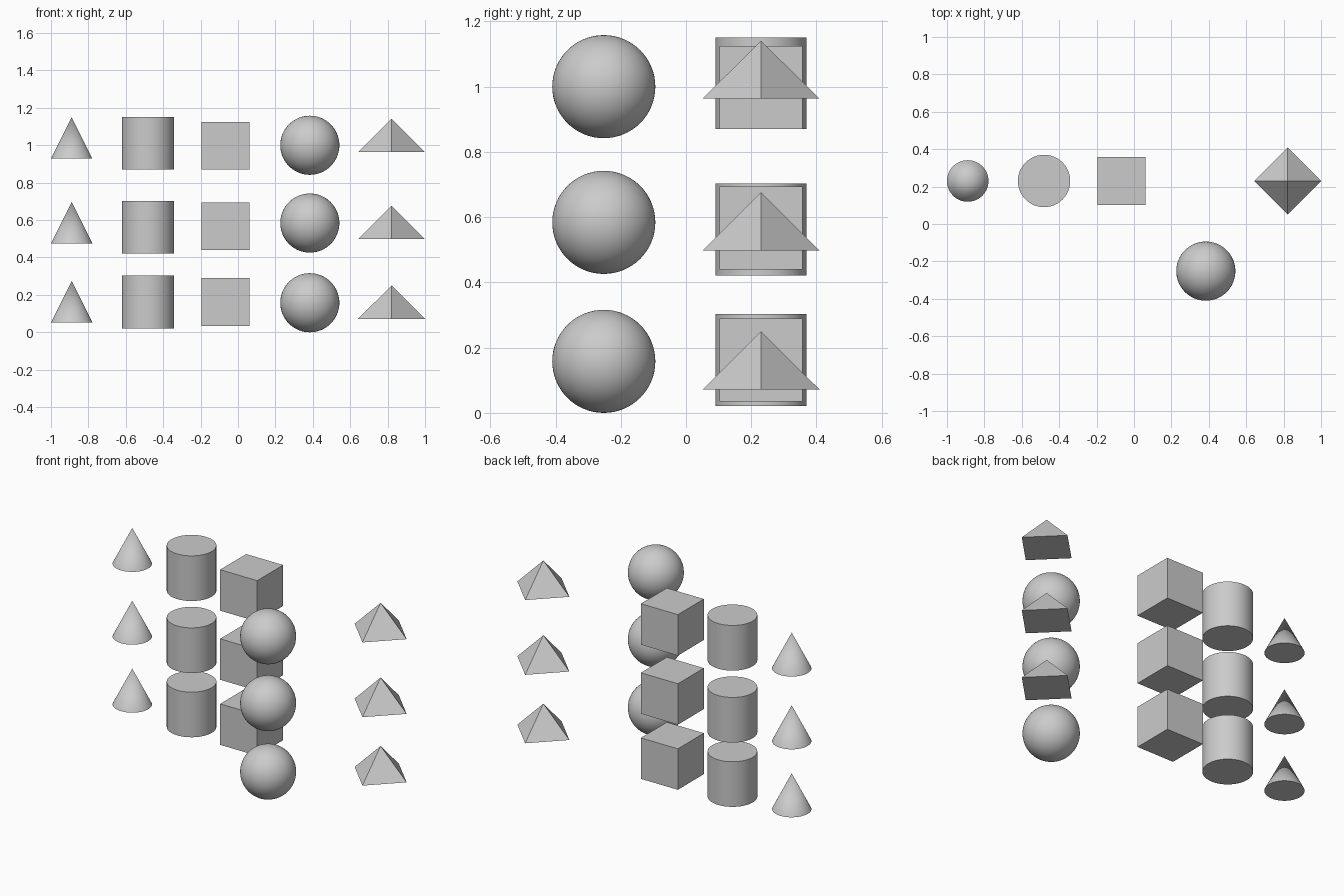
import bpy
import math

if "Cube" in bpy.data.objects:
    bpy.data.objects.remove(bpy.data.objects["Cube"])


def finish(name, smooth=False):
    ob = bpy.context.object
    ob.name = name
    if smooth:
        bpy.ops.object.shade_smooth_by_angle(angle=math.radians(30))


def cone(name, x, y, base, radius, height, sides, smooth):
    bpy.ops.mesh.primitive_cone_add(vertices=sides, radius1=radius, radius2=0,
                                    depth=height, location=(x, y, base + height / 2))
    finish(name, smooth)


BACK_Y = 0.23

# Round cones
for i, z in enumerate((0.052, 0.475, 0.928), 1):
    cone(f"cone_{i}", -0.889, BACK_Y, z, 0.111, 0.222, 64, True)

# Cylinders
for i, z in enumerate((0.162, 0.562, 1.01), 1):
    bpy.ops.mesh.primitive_cylinder_add(vertices=64, radius=0.14, depth=0.281,
                                        location=(-0.481, BACK_Y, z))
    finish(f"cylinder_{i}", True)

# Cubes
for i, z in enumerate((0.162, 0.567, 0.997), 1):
    bpy.ops.mesh.primitive_cube_add(size=0.255, location=(-0.067, BACK_Y, z))
    finish(f"cube_{i}")

# Spheres, standing forward of the other columns
for i, z in enumerate((0.158, 0.584, 1.0), 1):
    bpy.ops.mesh.primitive_uv_sphere_add(segments=64, ring_count=32, radius=0.158,
                                         location=(0.384, -0.252, z))
    bpy.ops.object.shade_smooth()
    finish(f"sphere_{i}")

# Four-sided pyramids with corners on the axes
for i, z in enumerate((0.072, 0.498, 0.963), 1):
    cone(f"pyramid_{i}", 0.821, BACK_Y, z, 0.179, 0.178, 4, False)
